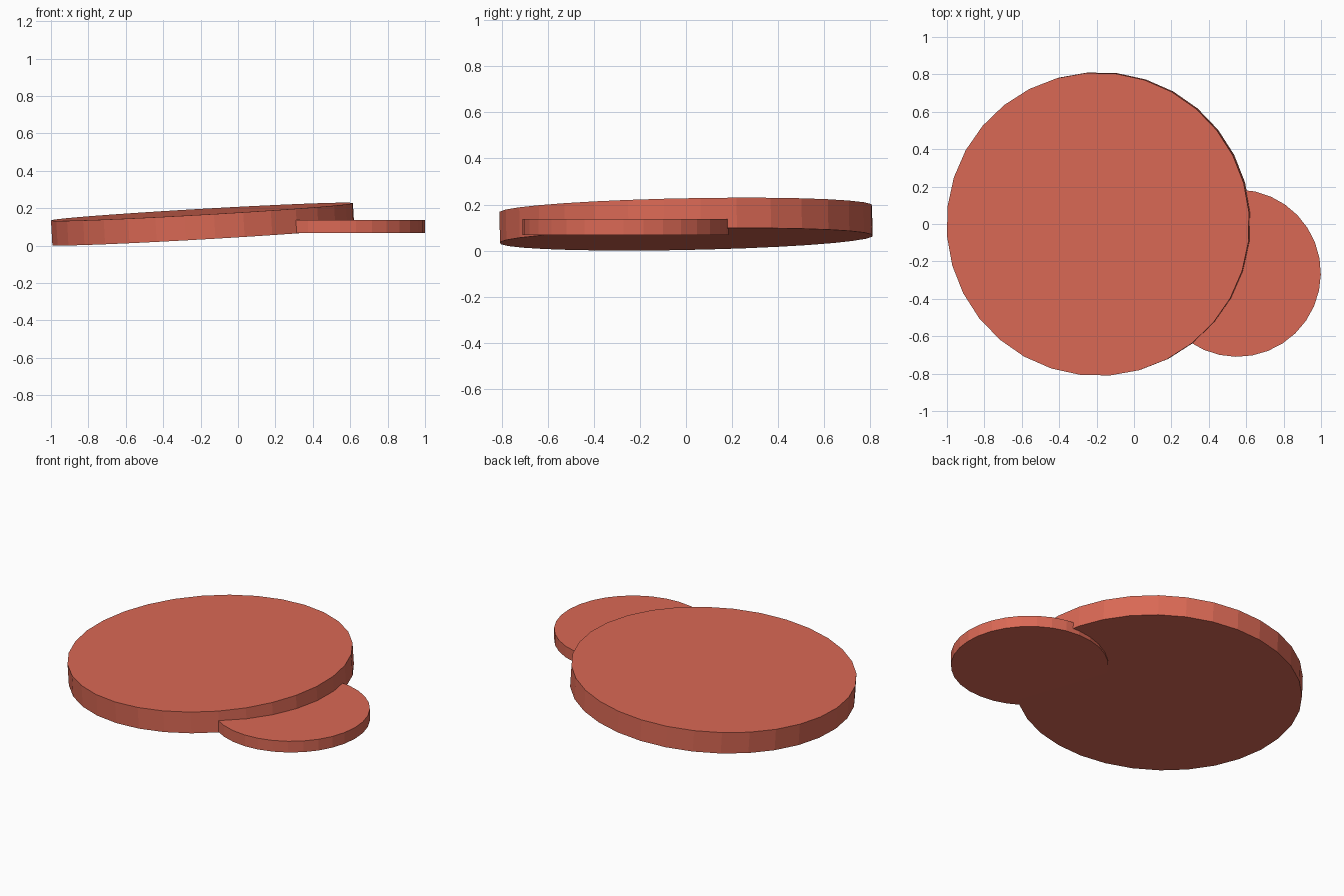
import bpy
from math import radians

if "Cube" in bpy.data.objects:
    bpy.data.objects.remove(bpy.data.objects["Cube"])

# Shared red-clay colour
red = bpy.data.materials.new("red_clay")
red.diffuse_color = (0.70, 0.14, 0.09, 1)
red.use_nodes = True
red.node_tree.nodes["Principled BSDF"].inputs["Base Color"].default_value = red.diffuse_color


def disc(name, radius, thickness, location, tilt=(0, 0), spin=0):
    """Flat-shaded 32-sided disc; spin turns the facets, tilt leans it in x and y."""
    bpy.ops.mesh.primitive_cylinder_add(
        vertices=32, radius=radius, depth=thickness, location=location,
        rotation=(tilt[0], tilt[1], spin))
    obj = bpy.context.object
    obj.name = name
    obj.data.materials.append(red)
    return obj


# Large leaning disc
disc("large_disc", 0.811, 0.132, (-0.189, 0, 0.115),
     tilt=(0.015, -0.0585), spin=radians(4.5))

# Small level disc tucked under its front right edge
disc("small_disc", 0.447, 0.07, (0.552, -0.263, 0.103), spin=radians(-1))
